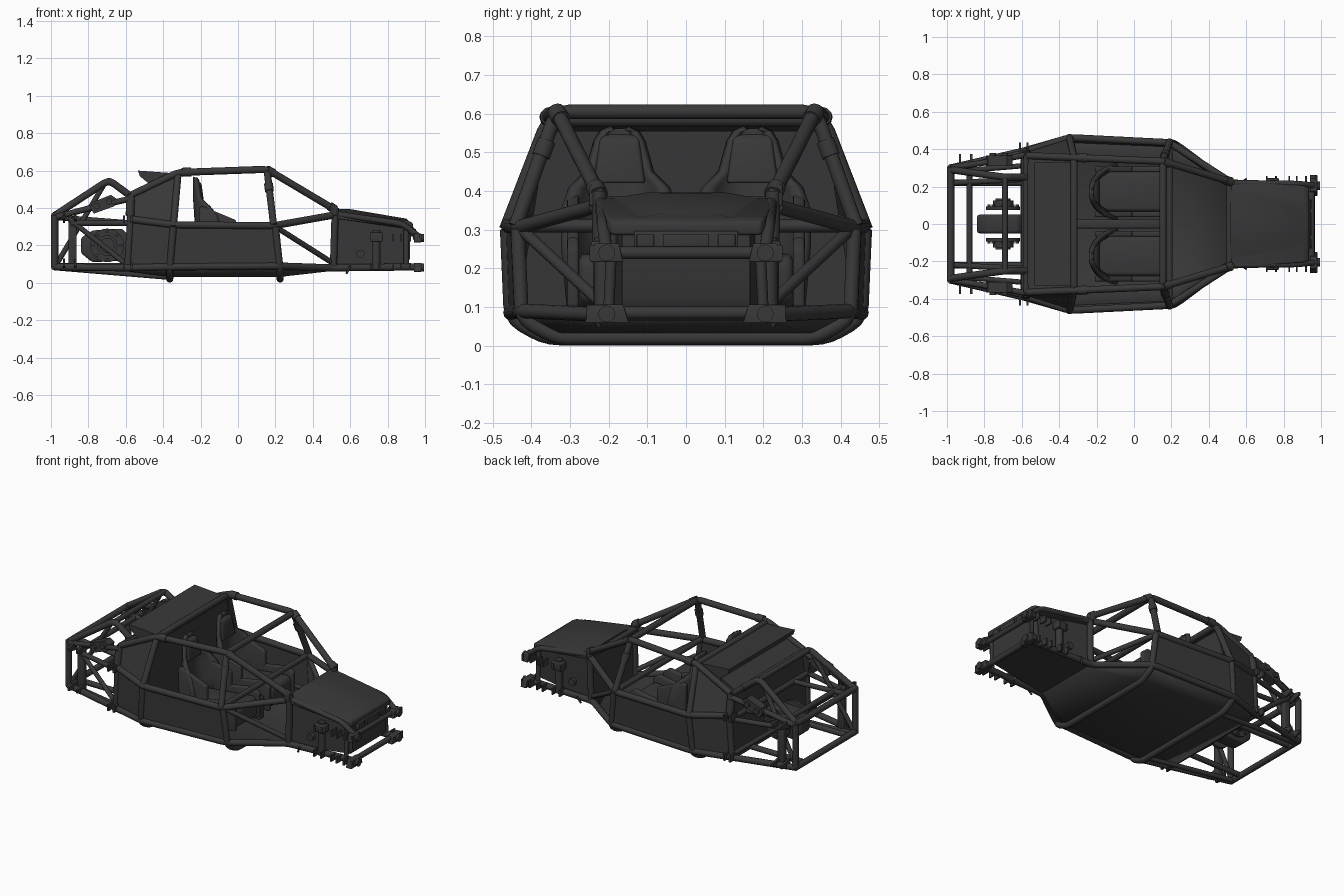
import bpy, bmesh, math
from mathutils import Vector, Matrix

if "Cube" in bpy.data.objects:
    bpy.data.objects.remove(bpy.data.objects["Cube"])

dark = bpy.data.materials.new("dark_grey")
dark.diffuse_color = (0.04, 0.04, 0.04, 1)
dark.use_nodes = True
dark.node_tree.nodes["Principled BSDF"].inputs["Base Color"].default_value = dark.diffuse_color
R = 0.019
SIDES = (1, -1)

def finish(name, bm, smooth=True):
    bmesh.ops.recalc_face_normals(bm, faces=bm.faces)
    me = bpy.data.meshes.new(name)
    bm.to_mesh(me)
    bm.free()
    ob = bpy.data.objects.new(name, me)
    bpy.context.collection.objects.link(ob)
    me.materials.append(dark)
    if smooth:
        bpy.ops.object.select_all(action='DESELECT')
        ob.select_set(True)
        bpy.context.view_layer.objects.active = ob
        bpy.ops.object.shade_smooth_by_angle(angle=math.radians(35))
    return ob

def tube(name, pts, r=R, bend=0.035):
    """Bent pipe: corners are rounded, then a round section is swept."""
    p = [Vector(q) for q in pts]
    path = [p[0]]
    for a, b, c in zip(p, p[1:], p[2:]):
        d = min(bend, (a - b).length * .4, (c - b).length * .4)
        s, e = b + (a - b).normalized() * d, b + (c - b).normalized() * d
        path += [s.lerp(b, t).lerp(b.lerp(e, t), t) for t in (0, .33, .67, 1)]
    path.append(p[-1])
    cu = bpy.data.curves.new(name, 'CURVE')
    cu.dimensions, cu.bevel_depth, cu.bevel_resolution, cu.use_fill_caps = '3D', r, 4, True
    sp = cu.splines.new('POLY')
    sp.points.add(len(path) - 1)
    for q, v in zip(sp.points, path):
        q.co = (*v, 1)
    tmp = bpy.data.objects.new(name + "_path", cu)
    bpy.context.collection.objects.link(tmp)
    me = bpy.data.meshes.new_from_object(tmp.evaluated_get(bpy.context.evaluated_depsgraph_get()))
    bpy.data.objects.remove(tmp)
    bm = bmesh.new()
    bm.from_mesh(me)
    return finish(name, bm)

def pair(name, pts, r=R):
    for s in SIDES:
        tube(name, [(x, y * s, z) for x, y, z in pts], r)

def hull(name, pts, bevel=0.0):
    bm = bmesh.new()
    for p in pts:
        bm.verts.new(p)
    bmesh.ops.convex_hull(bm, input=bm.verts)
    bmesh.ops.dissolve_limit(bm, angle_limit=.02, verts=bm.verts, edges=bm.edges)
    if bevel:
        bmesh.ops.bevel(bm, geom=bm.edges[:], offset=bevel, segments=3, affect='EDGES', profile=.5)
    return finish(name, bm)

def prism(name, prof, y0, y1, bevel=0.0):
    return hull(name, [(x, y, z) for x, z in prof for y in (y0, y1)], bevel)

def box(name, c, size, bevel=0.0):
    return hull(name, [(c[0] + i * size[0] / 2, c[1] + j * size[1] / 2, c[2] + k * size[2] / 2)
                       for i in SIDES for j in SIDES for k in SIDES], bevel)

def thicken(ob, t):
    mod = ob.modifiers.new("thickness", 'SOLIDIFY')
    mod.thickness, mod.offset = t, 0

def panel(name, pts, t=0.012):
    bm = bmesh.new()
    bm.faces.new([bm.verts.new(p) for p in pts])
    thicken(finish(name, bm, False), t)

def mirror_panel(name, pts, t=0.012):
    for s in SIDES:
        panel(name, [(x, y * s, z) for x, y, z in pts], t)

def grid(name, rows, t):
    """Sheet through rows of points."""
    bm = bmesh.new()
    v = [[bm.verts.new(p) for p in row] for row in rows]
    for a, b in zip(v, v[1:]):
        for i in range(len(a) - 1):
            bm.faces.new((a[i], a[i + 1], b[i + 1], b[i]))
    thicken(finish(name, bm), t)

def disc(name, c, r, w):
    bm = bmesh.new()
    bmesh.ops.create_cone(bm, cap_ends=True, segments=24, radius1=r, radius2=r, depth=w,
                          matrix=Matrix.Translation(c) @ Matrix.Rotation(math.pi / 2, 4, 'X'))
    return finish(name, bm)

# Cab cage: roof, pillars, belt rails and the hoops that pass under the floor
tube("front_roof_hoop", [(.19, -.44, .31), (.155, -.335, .605), (.155, .335, .605), (.19, .44, .31)])
tube("main_roof_hoop", [(-.345, -.465, .30), (-.32, -.355, .585), (-.32, .355, .585), (-.345, .465, .30)])
for n, x0, x1, w in (("rear_floor_hoop", -.345, -.365, .462), ("front_floor_hoop", .2, .225, .435)):
    tube(n, [(x0, -w, .30), (x1, 0.01 - w, .07), (x1, .1 - w, .02), (x1, w - .1, .02), (x1, w - .01, .07), (x0, w, .30)])
pair("roof_rail", [(-.57, .365, .47), (-.32, .355, .59), (.155, .335, .607), (.52, .225, .39)])
pair("belt_rail", [(-.575, .39, .34), (-.345, .462, .31), (.19, .435, .305), (.5, .235, .36)])
pair("sill_rail", [(-.98, .30, .085), (-.59, .39, .08), (-.365, .455, .085), (.22, .43, .09), (.5, .22, .08), (.97, .2, .085)])
pair("rear_cab_post", [(-.57, .365, .47), (-.575, .385, .34), (-.59, .38, .08)])
pair("cowl_post", [(.52, .225, .40), (.51, .22, .08)])
pair("door_brace", [(.2, .425, .30), (.5, .22, .11)], .015)
for n, x, y, z in (("dash_bar", .19, .43, .31), ("cowl_bar", .51, .22, .37), ("cab_rear_bar", -.575, .365, .465),
                   ("cab_rear_mid_bar", -.585, .385, .32), ("cab_rear_low_bar", -.59, .38, .08)):
    tube(n, [(x, -y, z), (x, y, z)], .017)

# Pipe sleeves at the joints
for a, b in (((-.3, .355, .591), (-.25, .353, .593)), ((.155, .335, .605), (.19, .323, .585)),
             ((.163, .36, .53), (.168, .375, .49)), ((-.575, .37, .44), (-.577, .382, .36)),
             ((.49, .235, .41), (.52, .225, .39))):
    pair("pipe_sleeve", [a, b], .024)

# Rear cage around the drivetrain
for z in (.36, .085):
    tube("rear_cross_bar", [(-.98, -.305, z), (-.98, .305, z)])
pair("rear_upright", [(-.98, .30, .085), (-.98, .30, .36)])
pair("rear_top_tube", [(-.98, .29, .36), (-.69, .25, .55), (-.57, .25, .46)])
pair("rear_side_tube", [(-.98, .30, .35), (-.79, .33, .40), (-.575, .37, .45)], .016)
pair("rear_mid_tube", [(-.89, .31, .32), (-.58, .385, .32)], .015)
pair("rear_inner_rail", [(-.97, .22, .09), (-.58, .22, .09)], .017)
pair("rear_inner_upper_rail", [(-.97, .22, .35), (-.58, .24, .32)], .015)
pair("rear_lower_strut", [(-.97, .28, .08), (-.37, .33, .03)], .014)
pair("rear_diagonal", [(-.97, .29, .10), (-.72, .25, .52)], .014)
pair("rear_side_diagonal", [(-.9, .31, .34), (-.6, .37, .10)], .014)
tube("rear_peak_bar", [(-.69, -.25, .545), (-.69, .25, .545)], .016)
tube("rear_arm_bar", [(-.88, -.3, .34), (-.88, .3, .34)], .016)

for s in SIDES:
    box("rear_arm_mount", (-.885, .30 * s, .215), (.045, .035, .27), .006)
    # Shock reservoirs and their mounting tabs
    prism("shock_mount", [(-.79, .40), (-.77, .37), (-.66, .41), (-.65, .45), (-.68, .47), (-.78, .43)], .31 * s, .365 * s)
    for x in (-.755, -.69):
        disc("shock_bolt", (x, .35 * s, .41 + (x + .755) * .4), .017, .06)
    for x, z in ((-.93, .35), (-.87, .35), (-.93, .1), (-.87, .1)):
        hull("rear_tab", [(x + i, y * s, z + k) for i in (-.006, .006)
                          for y, k in ((.29, -.03), (.29, .03), (.375, -.01), (.375, .01))])
    for x in (-.61, -.57):
        for z in (.09, .34):
            box("trailing_arm_tab", (x, .40 * s, z), (.012, .07, .04))

# Gearbox with drive discs
prism("gearbox", [(-.84, .16), (-.84, .24), (-.78, .28), (-.62, .29), (-.58, .25), (-.58, .12), (-.78, .11)], -.05, .05, .015)
for s in SIDES:
    disc("drive_disc", (-.70, .085 * s, .2), .09, .018)
    disc("drive_hub", (-.70, .10 * s, .2), .055, .05)
    disc("drive_flange", (-.70, .125 * s, .2), .04, .02)
    for i in range(8):
        a = i * math.pi / 4
        disc("disc_bolt", (-.70 + .075 * math.cos(a), .098 * s, .2 + .075 * math.sin(a)), .009, .012)

# Floor tray with turned-up edges
grid("floor", [[(x, y0 * -1, zs), (x, -y1, z), (x, y1, z), (x, y0, zs)] for x, y0, y1, z, zs in
     ((-.585, .38, .32, .065, .08), (-.36, .448, .355, .036, .08), (.22, .425, .335, .036, .085), (.52, .215, .19, .07, .08))], .01)
# Body panels
mirror_panel("door_panel", [(-.36, .452, .085), (.22, .428, .09), (.195, .433, .30), (-.345, .46, .305)])
mirror_panel("rear_quarter_panel", [(-.59, .38, .08), (-.36, .452, .085), (-.345, .46, .31), (-.575, .385, .34)])
mirror_panel("upper_quarter_panel", [(-.575, .383, .34), (-.345, .455, .31), (-.32, .355, .58), (-.57, .365, .46)])
panel("rear_bulkhead", [(-.585, -.38, .06), (-.585, .38, .06), (-.57, .365, .47), (-.57, -.365, .47)])
panel("sloping_rear_panel", [(-.57, -.36, .47), (-.57, .36, .47), (-.32, .35, .58), (-.32, -.35, .58)])
panel("seat_bulkhead", [(-.38, -.44, .06), (-.38, .44, .06), (-.33, .36, .555), (-.33, -.36, .555)])
prism("roof_scoop", [(-.535, .60), (-.525, .57), (-.47, .525), (-.33, .585), (-.42, .58)], -.33, .33)
prism("rear_lower_cover", [(-.57, .44), (-.57, .48), (-.48, .53), (-.46, .5)], -.33, .33)

# Bucket seats: curved shell, cushion, side wings and headrest pad
for s in SIDES:
    c = .172 * s
    grid("seat_shell", [[(x + f * abs(u) ** 3, c + w * u, z) for u in [i / 6 for i in range(-6, 7)]]
         for x, w, f, z in ((-.215, .125, .12, .10), (-.215, .14, .13, .26), (-.222, .138, .11, .36), (-.225, .12, .07, .41),
                            (-.228, .08, .03, .45), (-.228, .06, .015, .53), (-.228, .045, .008, .555), (-.228, .02, .002, .562))], .025)
    prism("seat_base", [(-.2, .07), (-.2, .20), (.16, .24), (.19, .22), (.19, .12), (.1, .07)], c - .105, c + .105, .02)
    hull("seat_headrest", [(x, c + j * w, z) for j in SIDES for x, w, z in
         ((-.18, .065, .42), (-.22, .07, .42), (-.195, .05, .53), (-.22, .05, .55))], .008)
    for j in SIDES:
        y = c + j * .12
        top = .41 if j == s else .38
        prism("seat_side_bolster", [(-.2, .1), (-.21, top - .01), (-.19, top), (-.01, .335), (-.005, .1)], y - .015, y + .015, .008)
        prism("cushion_bolster", [(-.02, .1), (-.02, .25), (.15, .28), (.19, .25), (.19, .1)], y - .015, y + .015, .008)
box("centre_console", (-.08, 0, .13), (.5, .05, .14), .012)

# Nose box and hood
def nose(name, secs, bevel=0.0):
    return hull(name, [(x, y * s, z) for x, y, z0, z1 in secs for s in SIDES for z in (z0, z1)], bevel)
nose("nose_box", [(.515, .205, .07, .36), (.905, .165, .10, .33), (.92, .165, .13, .31)])
nose("hood", [(.51, .235, .345, .383), (.91, .205, .30, .332), (.935, .195, .285, .32)], .008)
hull("hood_bulge", [(x, y * s, z) for s in SIDES for x, y, z in
     ((.515, .2, .38), (.515, .10, .396), (.92, .15, .325), (.9, .06, .343), (.6, .02, .394))])
box("lamp_bar", (.93, 0, .272), (.025, .27, .05), .005)
for y, w in ((-.105, .045), (0, .12), (.105, .045)):
    box("lamp", (.945, y, .272), (.015, w, .032), .003)
tube("nose_upper_bar", [(.95, -.2, .24), (.95, .2, .24)], .016)
tube("nose_lower_bar", [(.95, -.2, .085), (.95, .2, .085)], .017)
pair("nose_upper_rail", [(.51, .22, .37), (.88, .215, .315), (.97, .205, .245)], .016)
pair("nose_front_post", [(.9, .2, .085), (.9, .19, .30)], .014)
pair("nose_shock_tube", [(.74, .215, .07), (.74, .215, .28)], .022)

# Suspension pick-ups on the nose
for s in SIDES:
    for z, w in ((.082, .115), (.24, .085)):
        hull("front_arm_plate", [(x, .205 * s + j * w / 2 * f, z + k * .024) for x in (.94, .98)
                                 for j in SIDES for k, f in ((-1, 1), (1, .75))], .004)
        tube("front_arm_pivot", [(.95, .205 * s, z), (.995, .205 * s, z)], .022)
    for x in (.71, .76, .83, .87, .92, .975):
        box("arm_tab", (x, .232 * s, .085), (.01, .05, .04))
        box("arm_tab_upper", (x, .225 * s, .24), (.01, .05, .04))
    box("shock_upper_bracket", (.74, .22 * s, .245), (.07, .05, .05), .006)
    disc("side_port", (.655, .2 * s, .155), .022, .03)
    prism("hood_bracket", [(.49, .36), (.49, .415), (.53, .415), (.53, .36)], .215 * s, .25 * s, .006)
    tube("hood_latch", [(.58, .225 * s, .05), (.6, .24 * s, .09)], .006)
